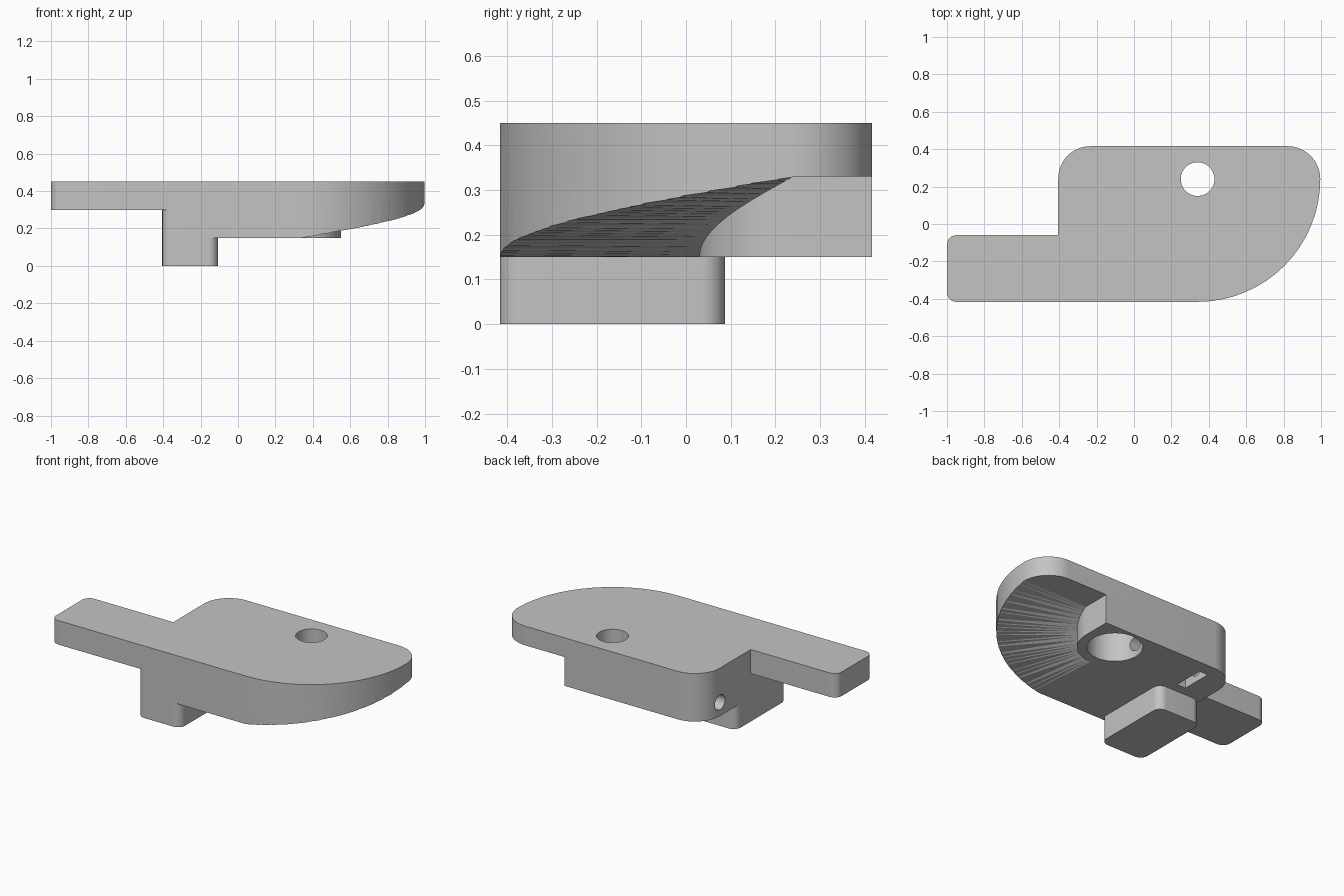
import bpy, bmesh
from math import cos, sin, pi, radians
from mathutils import Matrix, Vector

if "Cube" in bpy.data.objects:
    bpy.data.objects.remove(bpy.data.objects["Cube"], do_unlink=True)

ARC = 16                      # segments per quarter turn
Y = 0.416                     # half depth
LEFT = -0.405                 # left wall of the body
PX, PY = 0.34, 0.24           # pivot hole centre
TOP, BASE, LEDGE = 0.45, 0.15, 0.33

grey = bpy.data.materials.new("light grey")
grey.use_nodes = True
grey.diffuse_color = (0.55, 0.55, 0.55, 1)
grey.node_tree.nodes["Principled BSDF"].inputs["Base Color"].default_value = grey.diffuse_color


def finish(name, bm):
    bmesh.ops.recalc_face_normals(bm, faces=bm.faces[:])
    mesh = bpy.data.meshes.new(name)
    bm.to_mesh(mesh)
    bm.free()
    mesh.materials.append(grey)
    obj = bpy.data.objects.new(name, mesh)
    bpy.context.collection.objects.link(obj)
    return obj


def arc(cx, cy, r, start):
    """Quarter turn, counter-clockwise from the start angle."""
    if r == 0:
        return [(cx, cy)]
    return [(cx + r * cos(start + pi / 2 * i / ARC),
             cy + r * sin(start + pi / 2 * i / ARC)) for i in range(ARC + 1)]


def prism(name, outline, z0, z1):
    bm = bmesh.new()
    face = bm.faces.new([bm.verts.new((x, y, z0)) for x, y in outline])
    side = bmesh.ops.extrude_face_region(bm, geom=[face])["geom"]
    bmesh.ops.translate(bm, vec=(0, 0, z1 - z0),
                        verts=[v for v in side if isinstance(v, bmesh.types.BMVert)])
    return finish(name, bm)


def rounded_box(name, x0, x1, y0, y1, z0, z1, radii):
    """Corner radii run front-left, front-right, back-right, back-left."""
    a, b, c, d = radii
    outline = (arc(x0 + a, y0 + a, a, pi) + arc(x1 - b, y0 + b, b, -pi / 2)
               + arc(x1 - c, y1 - c, c, 0) + arc(x0 + d, y1 - d, d, pi / 2))
    return prism(name, outline, z0, z1)


def cylinder(name, r, length, matrix):
    bm = bmesh.new()
    bmesh.ops.create_cone(bm, cap_ends=True, segments=4 * ARC, radius1=r,
                          radius2=r, depth=length, matrix=matrix)
    return finish(name, bm)


def combine(target, other, operation):
    mod = target.modifiers.new(other.name, "BOOLEAN")
    mod.operation, mod.solver, mod.object = operation, "EXACT", other
    graph = bpy.context.evaluated_depsgraph_get()
    mesh = bpy.data.meshes.new_from_object(target.evaluated_get(graph))
    target.modifiers.clear()
    target.data = mesh
    bpy.data.objects.remove(other, do_unlink=True)


# Main body: swept front-right curve and rounded back corners
outline = (arc(LEFT + 0.05, -Y + 0.05, 0.05, pi)
           + arc(PX, PY, PY + Y, -pi / 2)
           + arc(PX + PY + Y - 0.176, PY, 0.176, 0)[1:]
           + arc(LEFT + 0.172, Y - 0.172, 0.172, pi / 2))
body = prism("lever_body", outline, BASE, TOP)

# Handle tab and lower stop block
handle = rounded_box("handle_tab", -1, -0.3, -Y, -0.06, 0.3, TOP, (0.05, 0, 0, 0.05))
combine(body, handle, "UNION")
stop = rounded_box("stop_block", LEFT, -0.108, -Y, 0.087, 0, 0.2, (0.05,) * 4)
combine(body, stop, "UNION")

# Spiral ramp cut around the boss, ending in a flat ledge at the back
bm = bmesh.new()
sections = []
steps = 2 * ARC
for i in range(steps + 2):
    t = min(i / steps, 1)
    a = -pi / 2 + t * pi / 2
    shift = 0.4 if i > steps else 0
    z = BASE + (LEDGE - BASE) * t
    ring = []
    for r, h in ((0.21, -0.1), (0.85, -0.1), (0.85, z), (0.21, z)):
        ring.append(bm.verts.new((PX + r * cos(a), PY + r * sin(a) + shift, h)))
    sections.append(ring)
for p, q in zip(sections, sections[1:]):
    for k in range(4):
        n = (k + 1) % 4
        bm.faces.new((p[k], p[n], q[n], q[k]))
bm.faces.new(sections[0])
bm.faces.new(sections[-1])
bmesh.ops.triangulate(bm, faces=bm.faces[:])
combine(body, finish("ramp_cutter", bm), "DIFFERENCE")

# Pivot hole, counterbore, cross hole and nut slot
cutters = [
    cylinder("pivot_hole", 0.09, 1, Matrix.Translation((PX, PY, 0.4))),
    cylinder("counterbore", 0.155, LEDGE, Matrix.Translation((PX, PY, LEDGE / 2))),
    cylinder("cross_hole", 0.046, PX + 0.6,
             Matrix.Translation(((PX - 0.6) / 2, PY, 0.235)) @ Matrix.Rotation(pi / 2, 4, "Y")),
    rounded_box("nut_slot", -0.25, -0.19, PY - 0.095, PY + 0.095, 0.05, LEDGE, (0,) * 4),
]
for cutter in cutters:
    combine(body, cutter, "DIFFERENCE")

# Smooth curves, crisp edges
for obj in bpy.context.selected_objects:
    obj.select_set(False)
body.select_set(True)
bpy.context.view_layer.objects.active = body
bpy.ops.object.shade_smooth_by_angle(angle=radians(8))
